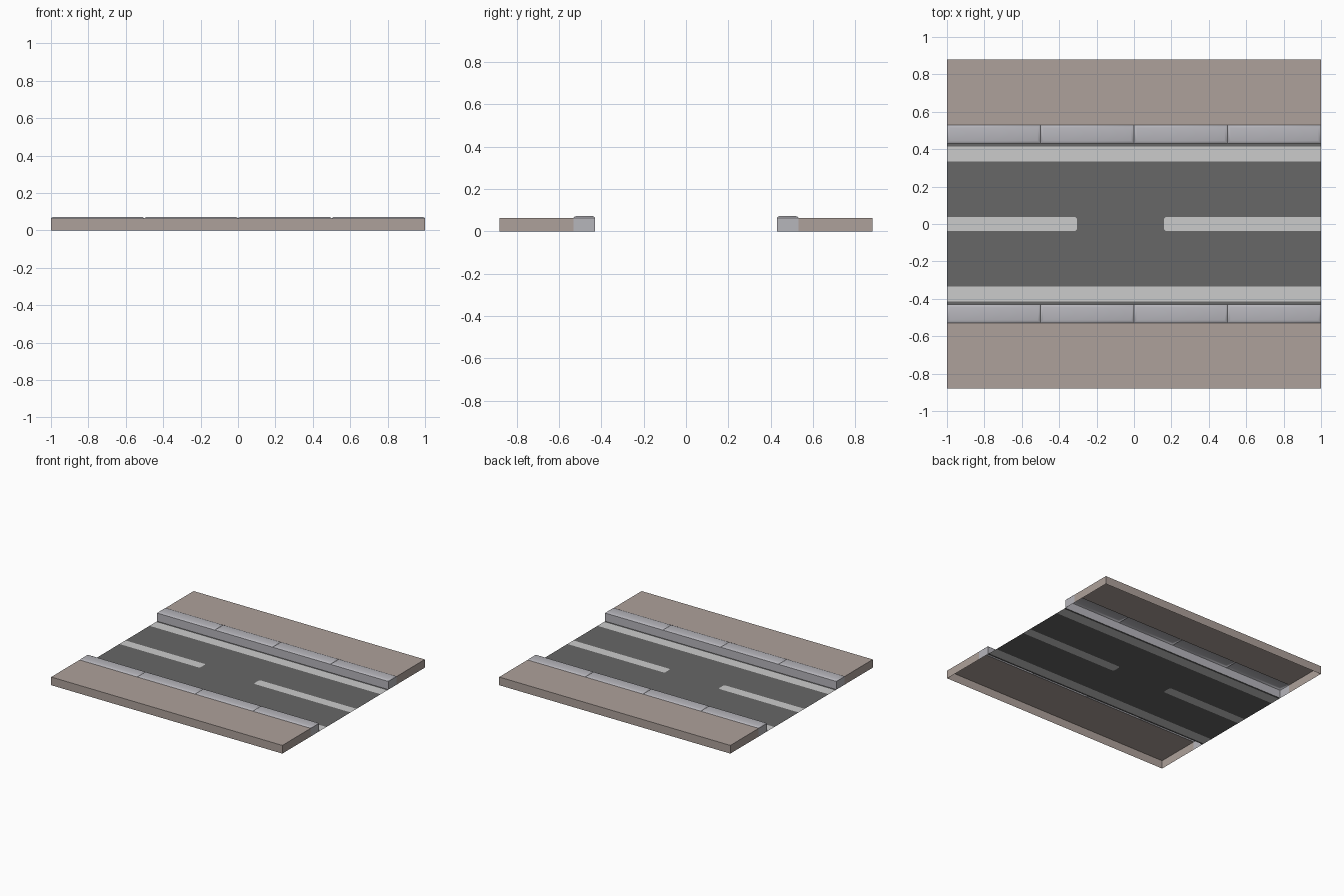
import bpy, math

if "Cube" in bpy.data.objects:
    bpy.data.objects.remove(bpy.data.objects["Cube"])

def material(name, rgb):
    m = bpy.data.materials.new(name)
    m.diffuse_color = (*rgb, 1)
    m.use_nodes = True
    m.node_tree.nodes["Principled BSDF"].inputs["Base Color"].default_value = m.diffuse_color
    return m

ASPHALT = material("dark asphalt", (0.135, 0.135, 0.135))
PAINT = material("white road paint", (0.60, 0.60, 0.60))
PAVING = material("warm grey paving", (0.42, 0.355, 0.325))
STONE = material("cool grey kerb stone", (0.47, 0.465, 0.50))

X = 1.0            # half length
ROAD = 0.43        # half width of road
KERB = 0.53        # outer edge of kerb
EDGE = 0.88        # outer edge of pavement
H = 0.064          # pavement height

def build(name, faces, mats, mirror=False):
    """faces: list of (corner list, material index)."""
    verts, polys = [], []
    index = {}
    for pts, _ in faces:
        poly = []
        for p in pts:
            key = tuple(round(c, 5) for c in p)
            if key not in index:
                index[key] = len(verts)
                verts.append(key)
            poly.append(index[key])
        polys.append(poly)
    me = bpy.data.meshes.new(name)
    me.from_pydata(verts, [], polys)
    for m in mats:
        me.materials.append(m)
    for poly, (_, mi) in zip(me.polygons, faces):
        poly.material_index = mi
    ob = bpy.data.objects.new(name, me)
    bpy.context.collection.objects.link(ob)
    if mirror:
        mod = ob.modifiers.new("other side", 'MIRROR')
        mod.use_axis = (False, True, False)
        mod.use_mirror_merge = False
    return ob

def rect(x0, x1, y0, y1, z):
    return [(x0, y0, z), (x1, y0, z), (x1, y1, z), (x0, y1, z)]

def wall_y(y, facing):
    pts = [(-X, y, 0), (X, y, 0), (X, y, H), (-X, y, H)]
    return pts if facing < 0 else pts[::-1]

def wall_x(x, y0, y1):
    pts = [(x, y0, 0), (x, y1, 0), (x, y1, H), (x, y0, H)]
    return pts if x > 0 else pts[::-1]

# Road sheet: asphalt strips, painted edge lines and centre dashes
D, C = 0.037, 0.01               # dash half width, corner cut
L, R = -0.305, 0.16              # inner ends of the two dashes
LINE0, LINE1 = 0.335, 0.415      # edge line limits
faces = []
for a, b, mi in ((D, LINE0, 0), (LINE0, LINE1, 1), (LINE1, ROAD, 0)):
    faces.append((rect(-X, X, a, b, 0), mi))
    faces.append((rect(-X, X, -b, -a, 0), mi))
left_end = [(L - C, -D, 0), (L, C - D, 0), (L, D - C, 0), (L - C, D, 0)]
right_end = [(R + C, D, 0), (R, D - C, 0), (R, C - D, 0), (R + C, -D, 0)]
faces.append(([(-X, -D, 0)] + left_end + [(-X, D, 0)], 1))
faces.append(([(X, D, 0)] + right_end + [(X, -D, 0)], 1))
faces.append((left_end[::-1] + right_end[::-1], 0))
build("road", faces, [ASPHALT, PAINT])

# Pavements: open-bottomed slabs
build("pavement", [(rect(-X, X, KERB, EDGE, H), 0), (wall_y(EDGE, 1), 0),
                   (wall_x(X, KERB, EDGE), 0), (wall_x(-X, KERB, EDGE), 0)],
      [PAVING], mirror=True)

# Kerbs: four stones a side with rounded top edges
faces = [(wall_y(ROAD, -1), 0), (wall_x(X, ROAD, KERB), 0), (wall_x(-X, ROAD, KERB), 0)]
for i in range(4):
    x0 = -X + 0.5 * i
    rings = [rect(x0 + s, x0 + 0.5 - s, ROAD + s, KERB - s, z)
             for s, z in ((0, H), (0.006, 0.070), (0.016, 0.073))]
    for lo, hi in zip(rings, rings[1:]):
        for k in range(4):
            n = (k + 1) % 4
            faces.append(([lo[k], lo[n], hi[n], hi[k]], 0))
    faces.append((rings[-1], 0))
kerb = build("kerb", faces, [STONE], mirror=True)
bpy.context.view_layer.objects.active = kerb
kerb.select_set(True)
bpy.ops.object.shade_smooth_by_angle(angle=math.radians(35))
